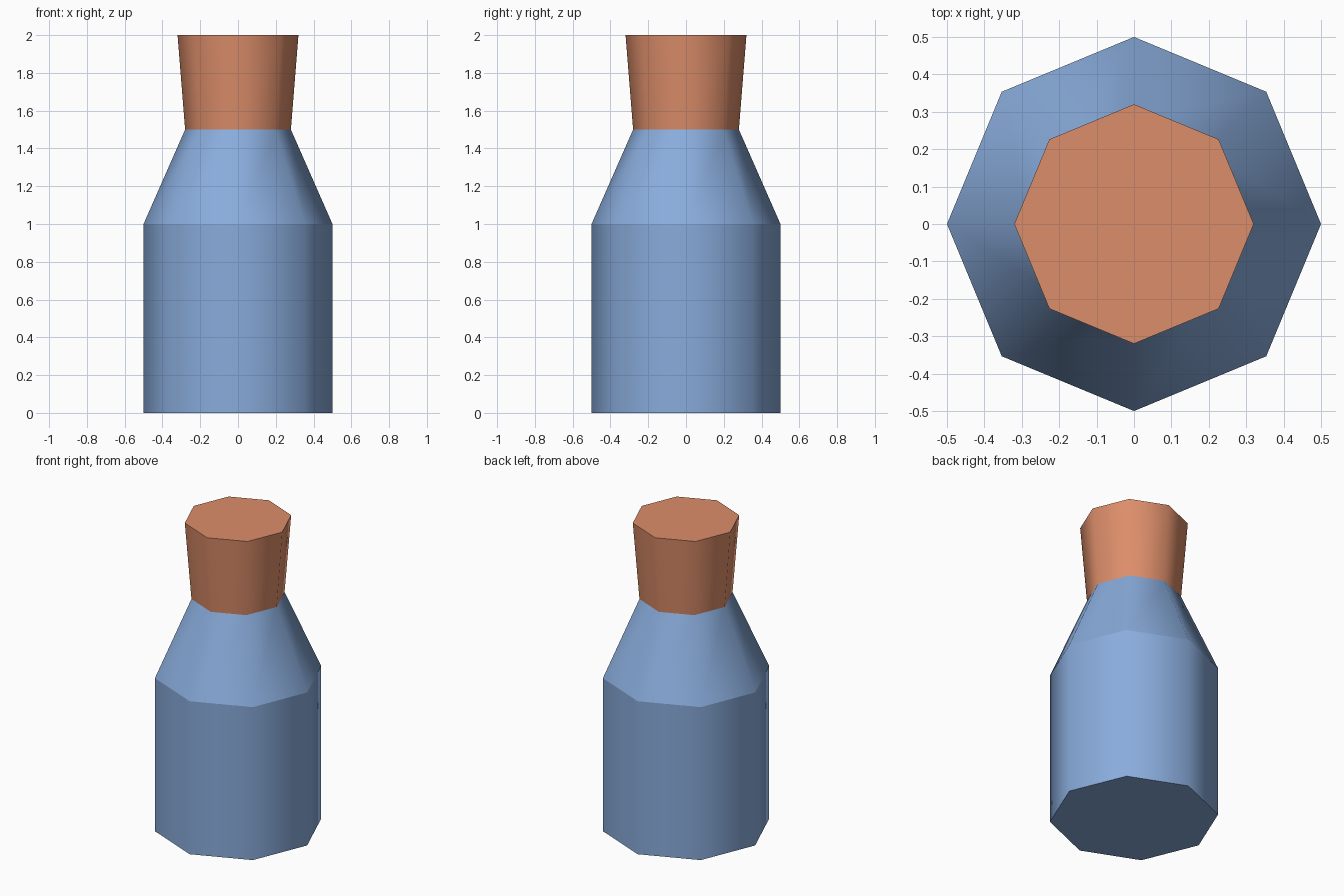
import bpy, bmesh, math

if "Cube" in bpy.data.objects:
    bpy.data.objects.remove(bpy.data.objects["Cube"])

def material(name, rgb):
    m = bpy.data.materials.new(name)
    m.diffuse_color = (*rgb, 1)
    m.use_nodes = True
    m.node_tree.nodes["Principled BSDF"].inputs["Base Color"].default_value = m.diffuse_color
    return m

def lathe(name, profile, mat, sides=8):
    """Closed turned solid from (radius, z) rings: smooth sides, sharp rings."""
    bm = bmesh.new()
    rings = [[bm.verts.new((r * math.cos(i * math.tau / sides),
                            r * math.sin(i * math.tau / sides), z))
              for i in range(sides)] for r, z in profile]
    for a, b in zip(rings, rings[1:]):
        for i in range(sides):
            j = (i + 1) % sides
            bm.faces.new((a[i], a[j], b[j], b[i])).smooth = True
    bm.faces.new(rings[0][::-1])
    bm.faces.new(rings[-1])
    for e in bm.edges:
        if abs(e.verts[0].co.z - e.verts[1].co.z) < 1e-5:
            e.smooth = False
    me = bpy.data.meshes.new(name)
    bm.to_mesh(me)
    bm.free()
    me.materials.append(mat)
    ob = bpy.data.objects.new(name, me)
    bpy.context.collection.objects.link(ob)
    return ob

blue = material("blue glass", (0.25, 0.41, 0.71))
cork = material("cork orange", (0.72, 0.27, 0.145))

# Bottle body with sloping shoulder
lathe("bottle", [(0.5, 0), (0.5, 1), (0.28, 1.5)], blue)
# Flared stopper on top
lathe("stopper", [(0.28, 1.5), (0.32, 2)], cork)
